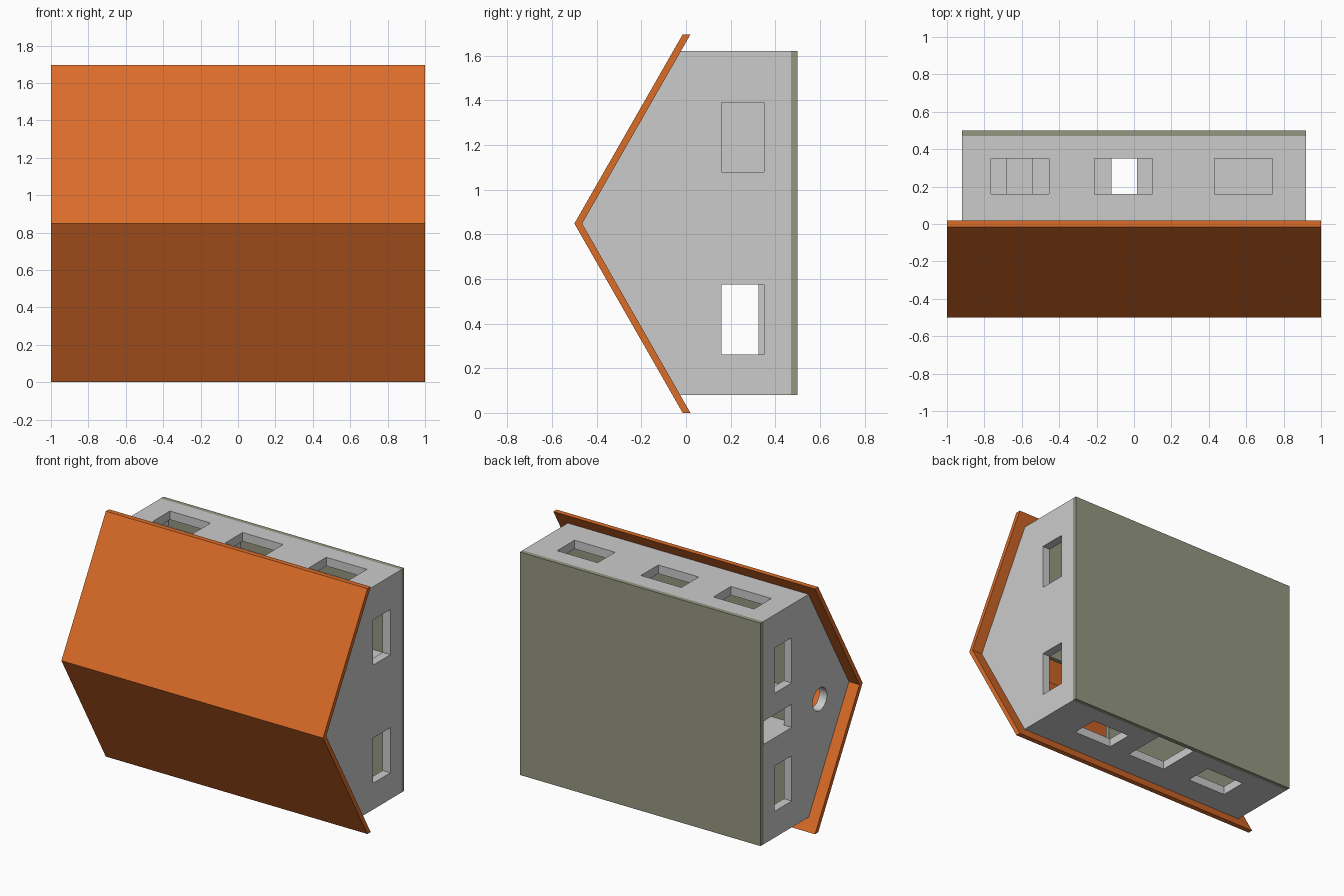
import bpy, bmesh, math

if "Cube" in bpy.data.objects:
    bpy.data.objects.remove(bpy.data.objects["Cube"])


def material(name, rgb):
    m = bpy.data.materials.new(name)
    m.diffuse_color = (*rgb, 1)
    m.use_nodes = True
    m.node_tree.nodes["Principled BSDF"].inputs["Base Color"].default_value = m.diffuse_color
    return m


ROOF = material("roof_orange", (0.71, 0.15, 0.022))
FLOOR = material("floor_olive", (0.30, 0.31, 0.22))


def add(name, bm, mat=None):
    bmesh.ops.recalc_face_normals(bm, faces=bm.faces)
    me = bpy.data.meshes.new(name)
    bm.to_mesh(me)
    bm.free()
    ob = bpy.data.objects.new(name, me)
    bpy.context.collection.objects.link(ob)
    if mat:
        me.materials.append(mat)
    return ob


def prism(name, profile, half, mat=None):
    """Extrude a (y, z) outline along x."""
    bm = bmesh.new()
    face = bm.faces.new([bm.verts.new((-half, y, z)) for y, z in profile])
    new = bmesh.ops.extrude_face_region(bm, geom=[face])["geom"]
    moved = [v for v in new if isinstance(v, bmesh.types.BMVert)]
    bmesh.ops.translate(bm, verts=moved, vec=(2 * half, 0, 0))
    return add(name, bm, mat)


def box(name, xs, ys, zs, mat=None):
    bm = bmesh.new()
    bmesh.ops.create_cube(bm, size=1)
    for v in bm.verts:
        v.co = [r[0] if c < 0 else r[1] for c, r in zip(v.co, (xs, ys, zs))]
    return add(name, bm, mat)


def cut(target, cutter):
    cutter.hide_render = True
    mod = target.modifiers.new("cut", "BOOLEAN")
    mod.operation = "DIFFERENCE"
    mod.solver = "EXACT"
    mod.object = cutter
    bpy.context.view_layer.objects.active = target
    bpy.ops.object.modifier_apply(modifier=mod.name)
    bpy.data.objects.remove(cutter)


def cut_box(target, xs, ys, zs):
    cut(target, box("cutter", xs, ys, zs))


# Folded roof, ridge towards -y
prism("roof", [(-0.015, 0), (-0.5, 0.848), (-0.015, 1.695),
               (0.02, 1.695), (-0.465, 0.848), (0.02, 0)], 1.0, ROOF)

# Ground floor slab
box("ground_floor", (-0.92, 0.92), (0.47, 0.5), (0.08, 1.62), FLOOR)

# Outer walls, open to the roof
walls = prism("outer_walls", [(0.47, 0.08), (0.47, 1.62), (-0.026, 1.62),
                              (-0.465, 0.848), (-0.026, 0.08)], 0.92)
cut_box(walls, (-0.86, 0.86), (-1, 1), (0.14, 1.56))

WIN = (0.16, 0.35)
# Long side windows: top side, then bottom side
for x in (-0.765, -0.21, 0.43):
    cut_box(walls, (x, x + 0.31), WIN, (1.5, 1.7))
for x in (-0.64, 0.34):
    cut_box(walls, (x, x + 0.30), WIN, (0, 0.2))
# Main door
cut_box(walls, (-0.12, 0.18), (0.16, 0.6), (0, 0.2))
# End windows and round attic windows
for s in (-1, 1):
    xs = (min(s * 0.8, s), max(s * 0.8, s))
    for z in (0.262, 1.078):
        cut_box(walls, xs, WIN, (z, z + 0.312))
    bm = bmesh.new()
    bmesh.ops.create_cone(bm, cap_ends=True, segments=48, radius1=0.078,
                          radius2=0.078, depth=0.2)
    for v in bm.verts:
        x, y, z = v.co
        v.co = (z + s * 0.9, y - 0.147, x + 0.848)
    cut(walls, add("cutter", bm))
# Corridor end door
cut_box(walls, (-1, -0.8), (0.16, 0.6), (0.77, 0.93))

# Attic floor with stair opening
attic = box("attic_floor", (-0.86, 0.86), (0.07, 0.10), (0.14, 1.56), FLOOR)
cut_box(attic, (0.3, 0.8599), (0, 0.2), (0.1401, 0.62))

# Corridor partitions with doorways
for name, z, doors in (("front_partition", 0.73, (-0.12,)),
                       ("rear_partition", 0.97, (-0.68, -0.12))):
    wall = box(name, (-0.86, 0.86), (0.10, 0.47), (z, z + 0.04))
    for x in doors:
        cut_box(wall, (x, x + 0.137), (0.16, 0.6), (z - 0.1, z + 0.1))

# Walls between the rear rooms and a low wall in the front room
for i, x in enumerate((-0.35, 0.25)):
    box(f"room_wall_{i + 1}", (x, x + 0.04), (0.10, 0.47), (1.01, 1.56))
box("low_wall", (0.2, 0.24), (0.325, 0.47), (0.14, 0.73))
